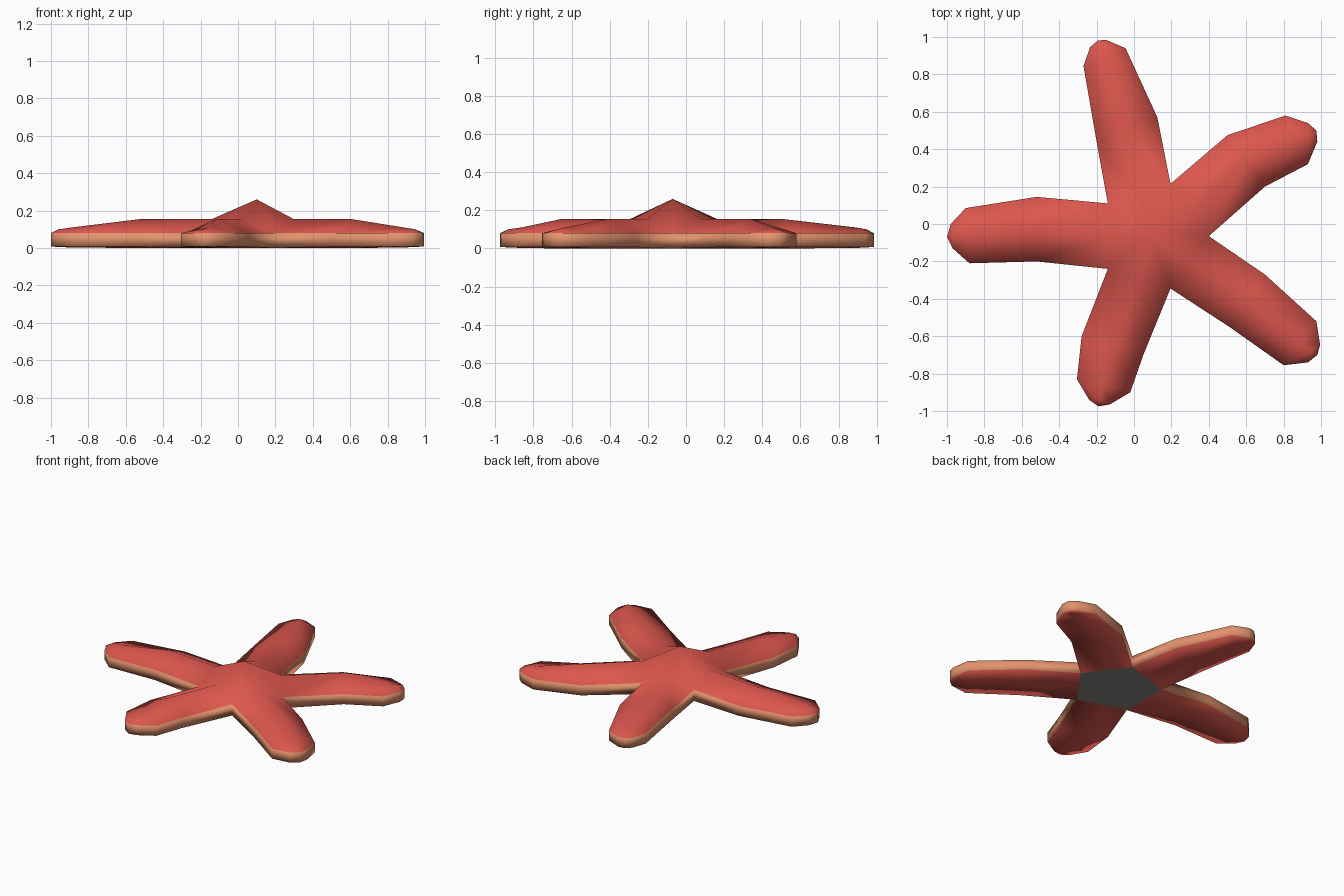
import bpy
import bmesh
from mathutils import Vector

if "Cube" in bpy.data.objects:
    bpy.data.objects.remove(bpy.data.objects["Cube"])


def material(name, rgb):
    m = bpy.data.materials.new(name)
    m.diffuse_color = (*rgb, 1)
    m.use_nodes = True
    m.node_tree.nodes["Principled BSDF"].inputs["Base Color"].default_value = m.diffuse_color
    return m


RED = material("coral red", (0.72, 0.095, 0.075))
TAN = material("sandy orange", (0.76, 0.29, 0.15))
GREY = material("underside grey", (0.24, 0.24, 0.23))

CENTRE = (0.10, -0.07)
# inner corners between the arms, counter-clockwise
NOTCHES = [(-0.14, 0.11), (-0.14, -0.24), (0.195, -0.345), (0.40, -0.065), (0.195, 0.215)]
# outline of each arm: side, shoulder, three tip points, shoulder, side
ARMS = [
    [(-0.52, 0.145), (-0.90, 0.085), (-0.98, 0.0), (-1.0, -0.07), (-0.97, -0.13), (-0.88, -0.21), (-0.52, -0.20)],
    [(-0.28, -0.60), (-0.305, -0.83), (-0.24, -0.94), (-0.19, -0.975), (-0.13, -0.965), (-0.02, -0.90), (0.05, -0.70)],
    [(0.51, -0.55), (0.80, -0.755), (0.93, -0.74), (0.98, -0.70), (0.995, -0.645), (0.975, -0.52), (0.70, -0.27)],
    [(0.70, 0.20), (0.93, 0.32), (0.98, 0.44), (0.975, 0.50), (0.93, 0.54), (0.81, 0.58), (0.50, 0.475)],
    [(0.125, 0.57), (-0.045, 0.94), (-0.15, 0.985), (-0.195, 0.98), (-0.235, 0.945), (-0.27, 0.845), (-0.20, 0.44)],
]
TOP_RIDGE = [0.155, 0.155, 0.11, 0.10]   # base, middle, shoulder, crown of tip
LOW_RIDGE = [0.0, 0.0, 0.003, 0.006]

bm = bmesh.new()


def vert(p, z):
    return bm.verts.new((p[0], p[1], z))


def mid(a, b, t=0.5):
    return Vector(a).lerp(Vector(b), t)


def skin(rim, ridge, flip):
    """Cover one arm between its rim loop and its central ridge."""
    faces = [(rim[0], rim[1], ridge[1], ridge[0]), (rim[1], rim[2], ridge[2], ridge[1]),
             (rim[2], rim[3], ridge[3], ridge[2]), (rim[3], rim[4], ridge[3]),
             (rim[4], rim[5], ridge[3]), (rim[5], rim[6], ridge[2], ridge[3]),
             (rim[6], rim[7], ridge[1], ridge[2]), (rim[7], rim[8], ridge[0], ridge[1])]
    for f in faces:
        bm.faces.new(f[::-1] if flip else f)


top_notch = [vert(p, 0.08) for p in NOTCHES]
low_notch = [vert(p, 0.0) for p in NOTCHES]
peak = vert(CENTRE, 0.26)
base_loop = []

for i, arm in enumerate(ARMS):
    j = (i + 1) % 5
    spine = [mid(NOTCHES[i], NOTCHES[j]), mid(arm[0], arm[6]), mid(arm[1], arm[5])]
    spine.append(mid(spine[2], arm[3], 0.65))
    top = [top_notch[i]] + [vert(p, 0.08) for p in arm] + [top_notch[j]]
    low = [low_notch[i]] + [vert(p, 0.008) for p in arm] + [low_notch[j]]
    top_ridge = [vert(p, z) for p, z in zip(spine, TOP_RIDGE)]
    low_ridge = [vert(p, z) for p, z in zip(spine, LOW_RIDGE)]
    skin(top, top_ridge, False)
    skin(low, low_ridge, True)
    # central dome over the arm root
    bm.faces.new((top[0], top_ridge[0], peak))
    bm.faces.new((top_ridge[0], top[8], peak))
    # pale side band
    for k in range(8):
        f = bm.faces.new((low[k], low[k + 1], top[k + 1], top[k]))
        f.material_index = 1
    base_loop += [low_notch[i], low_ridge[0]]

for f in bm.faces:
    f.smooth = True

# flat grey pentagon under the body, kept crisp
base = bm.faces.new(base_loop[::-1])
base.material_index = 2
base.smooth = False
for e in base.edges:
    e.smooth = False

bmesh.ops.recalc_face_normals(bm, faces=bm.faces[:])
mesh = bpy.data.meshes.new("starfish_body")
bm.to_mesh(mesh)
bm.free()
for m in (RED, TAN, GREY):
    mesh.materials.append(m)
bpy.context.collection.objects.link(bpy.data.objects.new("starfish_body", mesh))
